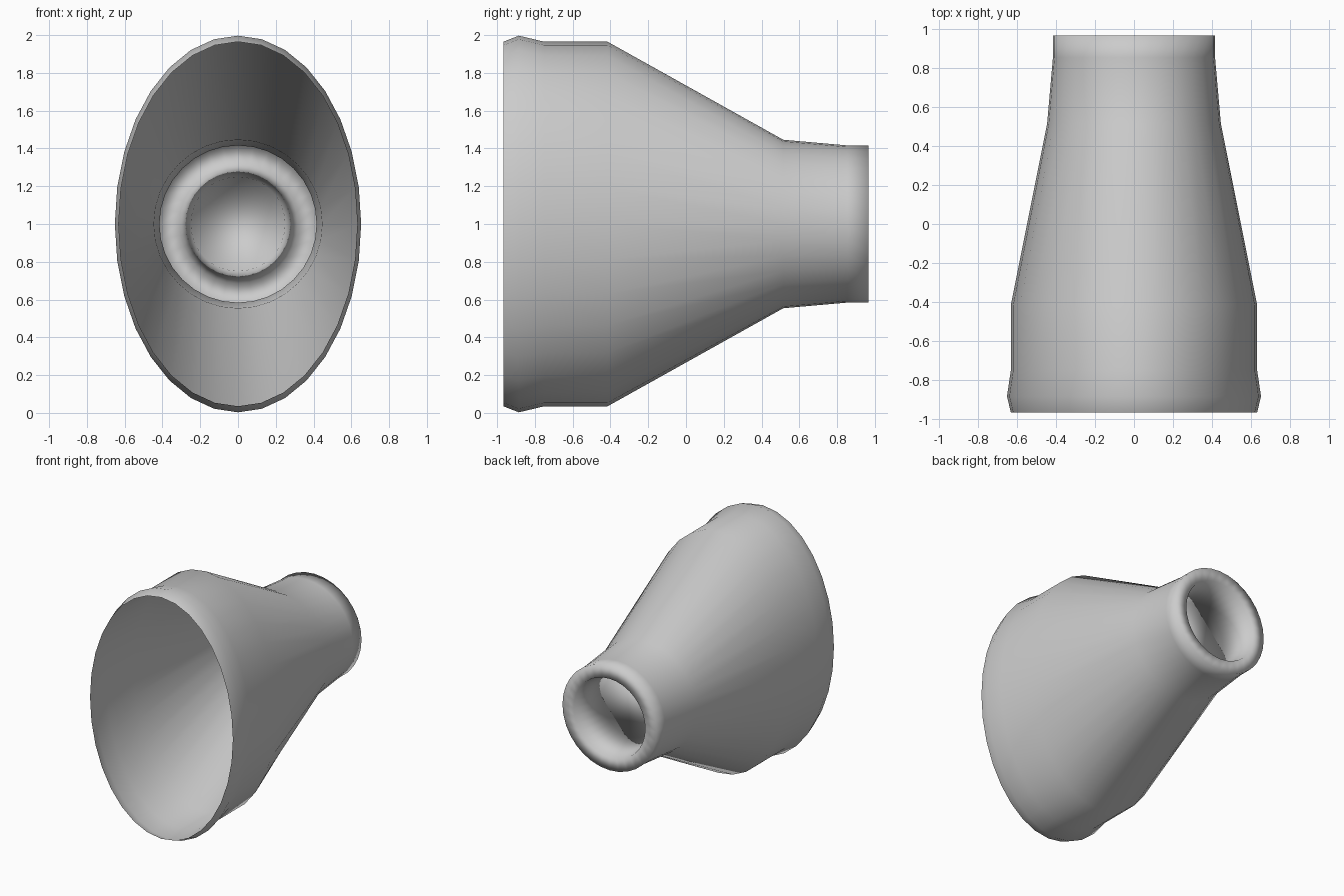
import bpy, bmesh, math

if "Cube" in bpy.data.objects:
    bpy.data.objects.remove(bpy.data.objects["Cube"])

SEG = 32
Z0 = 1.0


def loft(name, stations, cap_end=False):
    """Skin a row of elliptical rings (y, x radius, z radius) along y."""
    bm = bmesh.new()
    rings = []
    for y, rx, rz in stations:
        rings.append([bm.verts.new((rx * math.sin(2 * math.pi * i / SEG), y,
                                    Z0 + rz * math.cos(2 * math.pi * i / SEG)))
                      for i in range(SEG)])
    for a, b in zip(rings, rings[1:]):
        for i in range(SEG):
            j = (i + 1) % SEG
            bm.faces.new((a[i], b[i], b[j], a[j]))
    if cap_end:
        bm.faces.new(rings[-1])
    for f in bm.faces:
        f.smooth = True
    # make the skin face outward from the funnel and into the socket
    bm.normal_update()
    first = next(iter(bm.faces))
    c = first.calc_center_median()
    if first.normal.x * c.x + first.normal.z * (c.z - Z0) < 0:
        bmesh.ops.reverse_faces(bm, faces=bm.faces[:])
    bmesh.ops.recalc_face_normals(bm, faces=[])
    me = bpy.data.meshes.new(name)
    bm.to_mesh(me)
    bm.free()
    ob = bpy.data.objects.new(name, me)
    bpy.context.collection.objects.link(ob)
    return ob


# Open funnel: oval flared mouth, tapering to a round neck,
# then a lip turned inward to a shallow closed socket
loft("funnel_shell", [
    (-0.967, 0.632, 0.965),   # mouth
    (-0.885, 0.652, 0.997),   # mouth bead
    (-0.75, 0.632, 0.965),
    (-0.415, 0.632, 0.965),   # end of straight oval part
    (0.515, 0.446, 0.446),    # start of round neck
    (0.855, 0.416, 0.416),
    (0.967, 0.416, 0.416),    # back rim
    (0.967, 0.316, 0.316),    # socket opening
    (0.70, 0.25, 0.25),       # socket floor
], cap_end=True)
